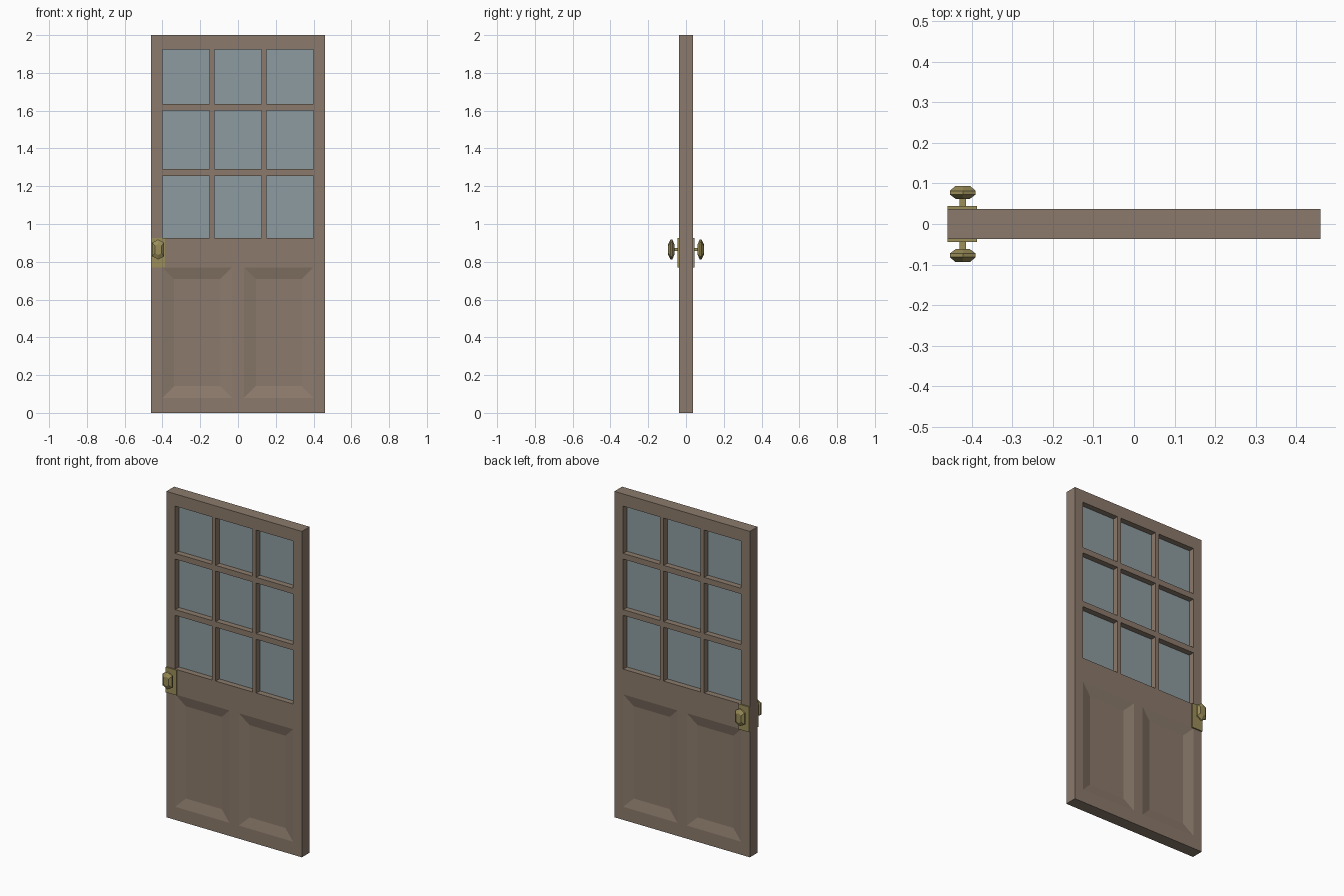
import bpy, bmesh
from mathutils import Vector

cube = bpy.data.objects.get("Cube")
if cube:
    bpy.data.objects.remove(cube, do_unlink=True)


def material(name, rgb):
    m = bpy.data.materials.new(name)
    m.use_nodes = True
    m.diffuse_color = (*rgb, 1)
    m.node_tree.nodes["Principled BSDF"].inputs["Base Color"].default_value = (*rgb, 1)
    return m


wood = material("brown wood", (0.26, 0.195, 0.148))
glass = material("grey blue glass", (0.27, 0.33, 0.35))
brass = material("aged brass", (0.33, 0.27, 0.10))


def add_object(name, bm, mat):
    bmesh.ops.recalc_face_normals(bm, faces=bm.faces)
    mesh = bpy.data.meshes.new(name)
    bm.to_mesh(mesh)
    bm.free()
    mesh.materials.append(mat)
    ob = bpy.data.objects.new(name, mesh)
    bpy.context.scene.collection.objects.link(ob)
    return ob


def box(name, low, high, mat):
    bm = bmesh.new()
    bmesh.ops.create_cube(bm, size=1)
    low, high = Vector(low), Vector(high)
    for v in bm.verts:
        v.co = (low + high) / 2 + v.co * (high - low)
    return add_object(name, bm, mat)


HALF = 0.0375
half_x = [0.032, 0.125, 0.15, 0.40, 0.46]
xs = [-x for x in reversed(half_x)] + half_x
zs = [0, 0.08, 0.77, 0.925, 1.255, 1.29, 1.60, 1.635, 1.925, 2.0]


def is_pane(x, z):
    return (0.925 < z < 1.925 and abs(x) < 0.40
            and not 0.125 < abs(x) < 0.15
            and not 1.255 < z < 1.29 and not 1.60 < z < 1.635)


# Door leaf: a sheet with pane openings, thickened
bm = bmesh.new()
grid = [[bm.verts.new((x, -HALF, z)) for z in zs] for x in xs]
for i in range(len(xs) - 1):
    for j in range(len(zs) - 1):
        if not is_pane((xs[i] + xs[i + 1]) / 2, (zs[j] + zs[j + 1]) / 2):
            bm.faces.new((grid[i][j], grid[i + 1][j], grid[i + 1][j + 1], grid[i][j + 1]))
out = bmesh.ops.extrude_face_region(bm, geom=bm.faces[:], use_keep_orig=True)
for v in out["geom"]:
    if isinstance(v, bmesh.types.BMVert):
        v.co.y = HALF
bmesh.ops.recalc_face_normals(bm, faces=bm.faces)

# Sunken lower panels on both faces
for facing in (-1, 1):
    for side in (-1, 1):
        panel = []
        for f in bm.faces:
            c = f.calc_center_median()
            if (f.normal.y * facing > 0.9 and 0.08 < c.z < 0.77
                    and 0.032 < c.x * side < 0.40):
                panel.append(f)
        bmesh.ops.inset_region(bm, faces=panel, thickness=0.062, depth=-0.015,
                               use_even_offset=True)
bmesh.ops.dissolve_limit(bm, angle_limit=0.01, verts=bm.verts[:], edges=bm.edges[:])
add_object("door_leaf", bm, wood)

# Glass panes between the glazing bars
for i, (x0, x1) in enumerate([(-0.40, -0.15), (-0.125, 0.125), (0.15, 0.40)]):
    for j, (z0, z1) in enumerate([(0.925, 1.255), (1.29, 1.60), (1.635, 1.925)]):
        box(f"glass_pane_{i + 1}_{j + 1}", (x0, -0.002, z0), (x1, 0.002, z1), glass)

# Back plates, stems and faceted knobs
KX, KZ = -0.4225, 0.865
outline = [(0, 0.053), (0.032, 0.036), (0.032, -0.036),
           (0, -0.053), (-0.032, -0.036), (-0.032, 0.036)]
rings = [(0.062, 0.55), (0.073, 1), (0.082, 1), (0.094, 0.55)]
for label, s in (("front", -1), ("back", 1)):
    box(f"{label}_handle_plate", (-0.46, min(s * HALF, s * 0.045), 0.77),
        (-0.387, max(s * HALF, s * 0.045), 0.925), brass)
    box(f"{label}_knob_stem", (KX - 0.008, min(s * 0.04, s * 0.07), KZ - 0.008),
        (KX + 0.008, max(s * 0.04, s * 0.07), KZ + 0.008), brass)
    bm = bmesh.new()
    loops = [[bm.verts.new((KX + x * k, s * y, KZ + z * k)) for x, z in outline]
             for y, k in rings]
    for a, b in zip(loops, loops[1:]):
        for i in range(6):
            n = (i + 1) % 6
            bm.faces.new((a[i], a[n], b[n], b[i]))
    bm.faces.new(loops[0])
    bm.faces.new(loops[-1])
    add_object(f"{label}_knob", bm, brass)
